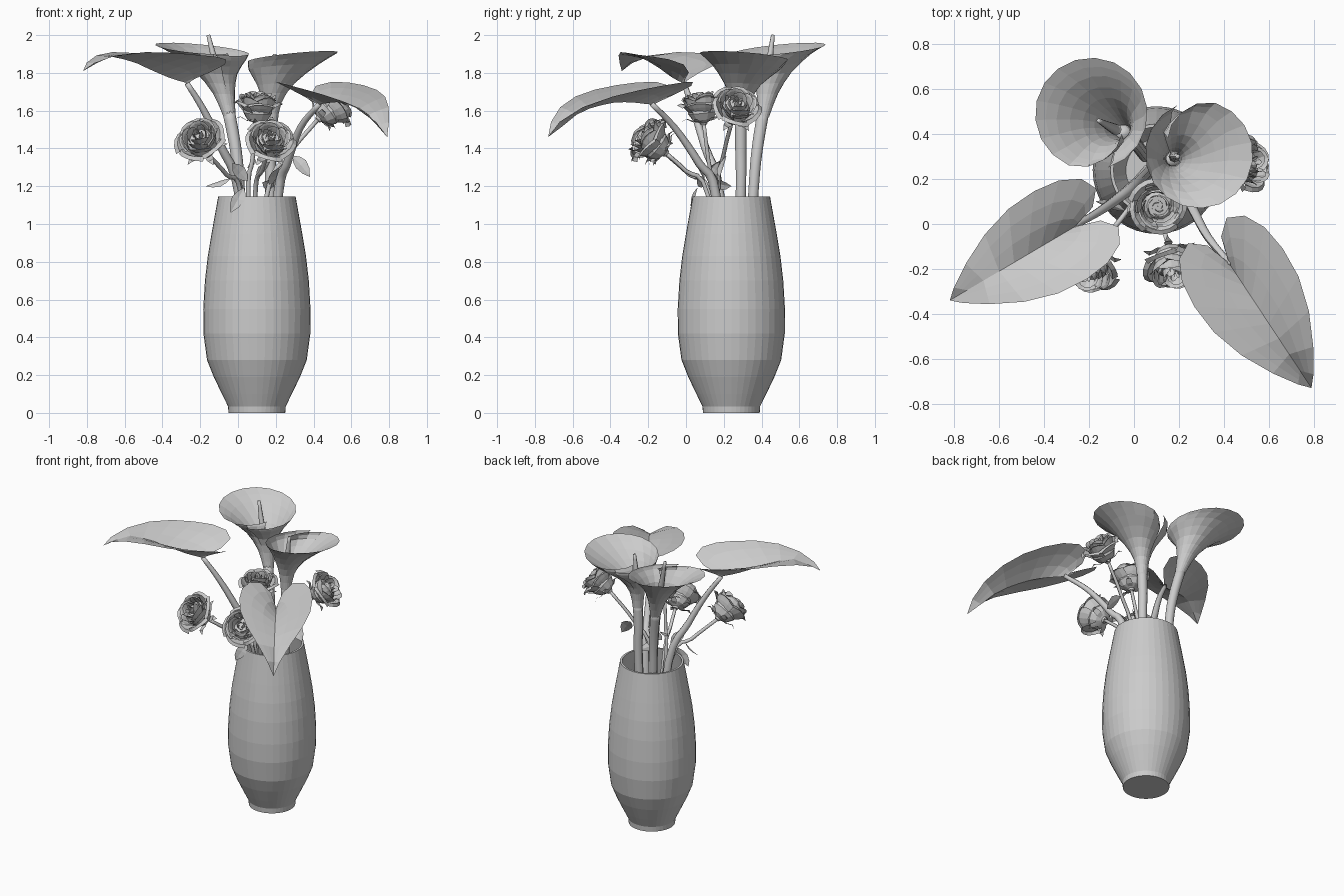
import bpy, math
from mathutils import Vector as V

TAU = 2 * math.pi


def make(name, verts, faces, smooth=False):
    me = bpy.data.meshes.new(name)
    me.from_pydata([tuple(v) for v in verts], [], faces)
    me.update()
    ob = bpy.data.objects.new(name, me)
    bpy.context.collection.objects.link(ob)
    if smooth:
        me.polygons.foreach_set("use_smooth", [True] * len(me.polygons))
    return ob


def grid(rows, off=0):
    """Quads joining consecutive rows of equal length."""
    w = len(rows[0])
    return [(off + r * w + i, off + r * w + i + 1, off + (r + 1) * w + i + 1, off + (r + 1) * w + i)
            for r in range(len(rows) - 1) for i in range(w - 1)]


def spline(pts, steps=4):
    """Catmull-Rom through points of any dimension."""
    p = [V(q) for q in pts]
    p = [2 * p[0] - p[1]] + p + [2 * p[-1] - p[-2]]
    out = []
    for i in range(1, len(p) - 2):
        a, b, c, d = p[i - 1:i + 3]
        for k in range(steps):
            t = k / steps
            out.append(0.5 * (2 * b + (c - a) * t + (2 * a - 5 * b + 4 * c - d) * t * t
                              + (3 * b - a - 3 * c + d) * t ** 3))
    return out + [p[-2]]


def tube(name, pts, r0, r1, sides=8):
    path = spline(pts)
    verts, rows = [], []
    for i, c in enumerate(path):
        d = (path[min(i + 1, len(path) - 1)] - path[max(i - 1, 0)]).normalized()
        x = d.cross(V((0, 1, 0))).normalized()
        y = d.cross(x)
        r = r0 + (r1 - r0) * i / (len(path) - 1)
        rows.append([c + r * (x * math.cos(TAU * k / sides) + y * math.sin(TAU * k / sides))
                     for k in range(sides + 1)])
    verts = [v for row in rows for v in row]
    n = len(verts)
    faces = grid(rows) + [tuple(range(sides)), tuple(range(n - sides, n))]
    return make(name, verts, faces, True)


# vase: outer profile, rim, then inner wall
CX, CY = 0.10, 0.24
outer = [(0.15, 0), (0.153, 0.035), (0.185, 0.1), (0.228, 0.19), (0.264, 0.28), (0.283, 0.42),
         (0.284, 0.55), (0.275, 0.7), (0.26, 0.83), (0.24, 0.95), (0.205, 1.145)]
profile = [(0.001, 0)] + outer + [(r - 0.014, max(z, 0.03)) for r, z in outer[::-1]] + [(0.001, 0.03)]
N = 40
rows = [[V((CX + r * math.cos(TAU * i / N), CY + r * math.sin(TAU * i / N), z)) for i in range(N + 1)]
        for r, z in profile]
make("vase", [v for r in rows for v in r], grid(rows))


# trumpet lilies: rings (x, y, z, radius) flaring from the stem, rim raised towards the tip
def lily(name, stem, rings, tip, slope, spadix):
    tube(name + "_stem", stem, 0.026, 0.033, 10)
    tip = V(tip).normalized()
    a0 = math.atan2(tip.y, tip.x) + math.pi - 0.5
    pts = spline(rings, 2)
    rows, n = [], 20
    for k, (x, y, z, r) in enumerate(pts):
        f = k / (len(pts) - 1)
        row = []
        for i in range(n + 1):
            t = i / n
            a = a0 + t * (TAU + 0.7 * f)
            q = r * (1 - 0.35 * f * max(0, (t - 0.82) / 0.18))
            o = V((math.cos(a), math.sin(a))) * q
            row.append(V((x + o.x, y + o.y, z + slope * f * o.dot(tip))))
        rows.append(row)
    make(name + "_trumpet", [v for r in rows for v in r], grid(rows))
    tube(name + "_spadix", spadix, 0.026, 0.010, 8)


lily("back_lily",
     [(0.05, 0.3, 0.3), (0.01, 0.355, 1.14), (-0.01, 0.375, 1.38), (-0.05, 0.41, 1.6)],
     [(-0.045, 0.408, 1.57, 0.033), (-0.075, 0.43, 1.69, 0.058), (-0.115, 0.45, 1.8, 0.112),
      (-0.15, 0.465, 1.885, 0.195), (-0.19, 0.49, 1.925, 0.25)],
     (-0.7, 0.7), 0.14, [(-0.08, 0.42, 1.7), (-0.12, 0.44, 1.85), (-0.157, 0.46, 2.0)])
lily("right_lily",
     [(0.13, 0.27, 0.3), (0.17, 0.29, 1.14), (0.17, 0.29, 1.38), (0.175, 0.29, 1.55)],
     [(0.175, 0.29, 1.53, 0.034), (0.18, 0.292, 1.64, 0.05), (0.2, 0.302, 1.74, 0.1),
      (0.24, 0.325, 1.83, 0.185), (0.29, 0.31, 1.885, 0.24)],
     (0.75, -0.6), 0.13, [(0.18, 0.3, 1.62), (0.18, 0.3, 1.76), (0.195, 0.3, 1.9)])

# heart-shaped leaves: half outline (along, across), folded up from a midrib
HEART = [(-0.01, 0.004), (-0.11, 0.035), (-0.165, 0.10), (-0.13, 0.17), (-0.04, 0.215), (0.08, 0.23),
         (0.22, 0.22), (0.37, 0.175), (0.51, 0.105), (0.61, 0.04), (0.655, 0.0)]


def big_leaf(name, base, tip, rib, edge, stem):
    b, t = V(base), V(tip)
    d = (t - b).normalized()
    n = V((-d.y, d.x))
    s = (t - b).length / 0.655
    last = len(HEART) - 1
    ribs, edges = spline([(z, 0) for z in rib], 10), spline([(z, 0) for z in edge], 10)
    rows = []
    for k, (u, v) in enumerate(HEART):
        f = k / last
        mid_u = 0.655 * f ** 1.4
        zr = ribs[round((mid_u / 0.655) * (len(ribs) - 1))].x
        ze = edges[round(f * (len(edges) - 1))].x
        row = []
        for w in (-1, -0.66, -0.33, 0, 0.33, 0.66, 1):
            a = abs(w)
            p = b + s * (d * (mid_u + (u - mid_u) * a) + n * v * w)
            row.append(V((p.x, p.y, zr + (ze - zr) * (1.25 * a - 0.25 * a * a))))
        rows.append(row)
    make(name, [v for r in rows for v in r], grid(rows))
    tube(name + "_stem", stem, 0.03, 0.014)


big_leaf("left_leaf", (-0.26, -0.01), (-0.82, -0.34),
         (1.74, 1.79, 1.85, 1.885, 1.81), (1.76, 1.86, 1.895, 1.905, 1.81),
         [(0.07, 0.24, 0.3), (0.01, 0.18, 1.14), (-0.09, 0.10, 1.41), (-0.18, 0.04, 1.6), (-0.27, -0.01, 1.745)])
big_leaf("right_leaf", (0.42, -0.17), (0.79, -0.73),
         (1.63, 1.645, 1.63, 1.57, 1.46), (1.64, 1.745, 1.735, 1.65, 1.46),
         [(0.13, 0.22, 0.3), (0.21, 0.16, 1.14), (0.26, 0.07, 1.32), (0.33, -0.06, 1.51), (0.43, -0.18, 1.635)])

# roses: petals per layer (count, radius, height, flare)
LAYERS = [(3, 0.022, 0.172, 0.0), (3, 0.042, 0.178, 0.006), (4, 0.06, 0.178, 0.014),
          (5, 0.074, 0.17, 0.024), (5, 0.08, 0.145, 0.05)]
CUP = [(0.016, 0.0), (0.022, 0.012), (0.055, 0.028), (0.077, 0.065), (0.072, 0.11), (0.05, 0.13), (0.001, 0.13)]


def rose(name, base, axis, size, stem):
    q = V(axis).to_track_quat('Z', 'Y')
    verts, faces = [], []

    def add(rows):
        faces.extend(grid(rows, len(verts)))
        verts.extend(V(base) + q @ (V(p) * size) for r in rows for p in r)

    def ring(r, a, z):
        return (r * math.cos(a), r * math.sin(a), z)

    add([[ring(r, TAU * i / 12, z) for i in range(13)] for r, z in CUP])
    for j, (n, r, h, flare) in enumerate(LAYERS):
        for p in range(n):
            c, half = TAU * p / n + j * 0.8, TAU / n * 0.62
            rows = []
            for t in (0, 0.3, 0.6, 0.85, 1):
                row = []
                for w in (-1, -0.5, 0, 0.5, 1):
                    rad = r * (0.35 + 1.3 * math.sin(min(t, 0.6) * 1.9) * 0.55) + flare * t ** 3 + 0.006 * w
                    z = 0.025 + (h - 0.025) * t * (1 - 0.13 * w * w * t) - flare * 0.5 * max(0, t - 0.85) / 0.15
                    row.append(ring(rad, c + half * w * (1 - 0.25 * t ** 4), z))
                rows.append(row)
            add(rows)
    for p in range(5):  # sepals
        c = TAU * p / 5 + 0.3
        add([[ring(r, c + w * s, z) for s in (-1, 0, 1)]
             for r, z, w in ((0.02, 0.015, 0.5), (0.06, 0.022, 0.32), (0.09, 0.04, 0.17), (0.115, 0.03, 0.01))])
    make(name, verts, faces)
    tube(name + "_stem", stem + [base], 0.013, 0.011, 6)


rose("left_rose", (-0.165, -0.11, 1.375), (-0.3, -0.75, 0.6), 1.08,
     [(0.1, 0.27, 0.3), (0.02, 0.13, 1.14), (-0.06, 0.02, 1.26)])
rose("front_rose", (0.155, -0.1, 1.37), (0.14, -0.78, 0.6), 1.05,
     [(0.09, 0.25, 0.3), (0.09, 0.12, 1.14), (0.125, 0.0, 1.28)])
rose("middle_rose", (0.10, 0.095, 1.525), (0.05, -0.12, 1), 1.0,
     [(0.1, 0.22, 0.3), (0.055, 0.15, 1.14), (0.075, 0.12, 1.33)])
rose("right_rose", (0.42, 0.245, 1.55), (0.75, 0.2, 0.62), 1.03,
     [(0.1, 0.22, 0.3), (0.15, 0.17, 1.14), (0.27, 0.2, 1.37)])


# small leaflets on the rose stems
def leaflet(name, a, b, width, side):
    a, b = V(a), V(b)
    s = V(side).normalized()
    up = (b - a).cross(s).normalized()
    rows = []
    for t, w in ((0, 0.08), (0.2, 0.7), (0.45, 1), (0.75, 0.7), (1, 0.02)):
        c = a.lerp(b, t) + up * 0.012 * math.sin(t * math.pi)
        rows.append([c - s * width * w, c - up * 0.006 * w, c + s * width * w])
    make(name, [v for r in rows for v in r], grid(rows))


SMALL = [((0.03, 0.06, 1.19), (-0.04, 0.03, 1.06), 0.035, (1, 0.2, -0.3)),
         ((0.05, 0.10, 1.23), (-0.03, 0.05, 1.32), 0.035, (0.7, 0, 0.7)),
         ((-0.04, 0.06, 1.24), (-0.17, 0.10, 1.2), 0.025, (0, 0.8, 0.6)),
         ((0.29, 0.21, 1.36), (0.38, 0.18, 1.25), 0.04, (0.6, 0.5, 0.5)),
         ((0.10, 0.13, 1.25), (0.17, 0.18, 1.33), 0.03, (0.5, 0.7, -0.4)),
         ((0.13, 0.15, 1.22), (0.19, 0.24, 1.2), 0.03, (0.5, 0, 0.8)),
         ((0.17, 0.17, 1.2), (0.22, 0.1, 1.3), 0.03, (0.7, 0.6, 0)),
         ((0.06, 0.12, 1.3), (0.08, 0.2, 1.35), 0.025, (0.8, 0, 0.4))]
for i, s in enumerate(SMALL):
    leaflet(f"small_leaf_{i + 1}", *s)
